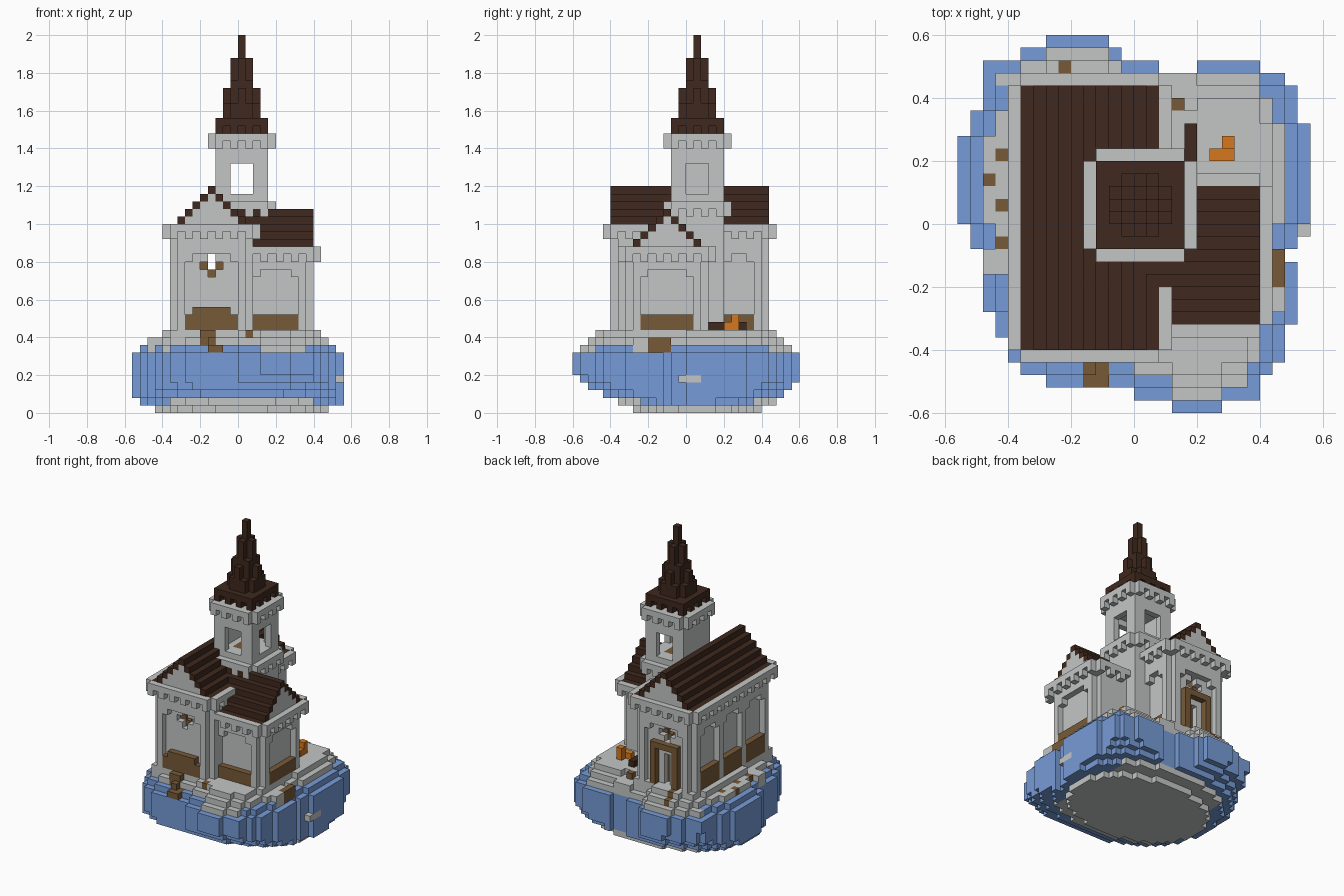
import bpy, bmesh, random

if "Cube" in bpy.data.objects:
    bpy.data.objects.remove(bpy.data.objects["Cube"])

UNIT = 0.04          # edge of one block
random.seed(4)
cells = {}           # block position -> part name

COLOURS = {
    "stone_grey": (0.55, 0.565, 0.56),
    "water_blue": (0.183, 0.33, 0.68),
    "wood_brown": (0.185, 0.102, 0.039),
    "roof_dark_brown": (0.05, 0.022, 0.013),
    "flame_orange": (0.67, 0.19, 0.013),
}
PART_COLOUR = {
    "island_rock": "stone_grey", "island_water": "water_blue", "island_soil": "wood_brown",
    "nave_wall": "stone_grey", "nave_parapet": "stone_grey", "nave_roof": "roof_dark_brown",
    "annex_wall": "stone_grey", "annex_parapet": "stone_grey", "annex_roof": "roof_dark_brown",
    "tower_wall": "stone_grey", "tower_parapet": "stone_grey", "tower_floor": "wood_brown",
    "spire": "roof_dark_brown", "wall_panelling": "wood_brown", "back_door": "wood_brown",
    "window_backing": "wood_brown", "fire_logs": "roof_dark_brown", "fire_flames": "flame_orange",
}


def put(part, x, y, z):
    """Place one block, or carve it when part is None."""
    if part is None:
        cells.pop((x, y, z), None)
    else:
        cells[x, y, z] = part


def box(part, xs, ys, zs):
    """Fill inclusive block ranges."""
    for x in range(xs[0], xs[1] + 1):
        for y in range(ys[0], ys[1] + 1):
            for z in range(zs[0], zs[1] + 1):
                put(part, x, y, z)


def parapet(part, xs, ys, top):
    """Overhanging ring with alternate teeth below and open corners."""
    for x in range(xs[0], xs[1] + 1):
        for y in range(ys[0], ys[1] + 1):
            if (x in xs) != (y in ys):
                put(part, x, y, top)
                if (x + y) % 2 == 0:
                    put(part, x, y, top - 1)


def bay(at, lo, hi, top, sill, arched=False):
    """Arched recess in a wall with wooden panelling at its foot."""
    for u in range(lo, hi + 1):
        end = u in (lo, hi)
        for z in range(11, top + 1 - end):
            wood = z < 11 + sill - (arched and end)
            put("wall_panelling" if wood else None, *at(u, z))


def erode(s):
    return {(x, y) for x, y in s
            if {(x + 1, y), (x - 1, y), (x, y + 1), (x, y - 1)} <= s}


# Island: outline rows from front to back, shrunk for the upper layers
rows = [(3, 7), (0, 10), (-7, 10), (-9, 11), (-10, 12), (-10, 12), (-11, 12), (-11, 13),
        (-12, 13), (-12, 13), (-12, 13), (-12, 13), (-12, 12), (-13, 13), (-13, 13)]
rows += [(-14, 14)] * 7
rows += [(-13, 14), (-13, 13), (-12, 13), (-12, 13), (-12, 12), (-12, 10), (-9, -1), (-7, -2)]
outline = {(x, j - 15) for j, (a, b) in enumerate(rows) for x in range(a, b)}
outline -= {(x, 12) for x in (2, 3, 4)}
shrunk = [outline]
for _ in range(3):
    shrunk.append(erode(shrunk[-1]))

# Underside layers are rounded: half width, front and back limits
under = [(11.6, -7, 9), (13.3, -9, 11), (14.6, -11, 12), (15, -13, 13), (15.5, -14, 14),
         (15.5, -15, 14)]
for z in range(11):
    for x, y in shrunk[max(0, z - 7)]:
        if z < len(under):
            half, lo, hi = under[z]
            u = abs(x) / half
            v = abs(y - (lo + hi) / 2) / ((hi - lo + 1) / 2)
            power = 2 + z * 0.2
            if u ** power + v ** power > 1:
                continue
        if z == 10 and x < -10:
            continue
        rock = z == 0 or z > 8 or (z == 1 and abs(x) < 10)
        if z == 8:
            rock = y > 10 or (y < -12 and x > 2) or random.random() < 0.07
        put("island_rock" if rock else "island_water", x, y, z)
box("island_rock", (12, 13), (-1, 1), (4, 4))
box("island_rock", (2, 4), (10, 11), (8, 9))
box("island_rock", (11, 11), (-7, -6), (8, 9))
box("island_rock", (-12, -11), (-4, -3), (8, 9))

# Soil patches on the shore
for x, y in ((-11, 5), (-11, 1), (-11, -2), (-12, 3), (-6, 12)):
    box("island_soil", (x, x), (y, y), (8, 9))
box("island_soil", (-4, -3), (-13, -12), (8, 8))
box("island_soil", (-4, -4), (-12, -12), (9, 9))
box("island_soil", (-5, -4), (-11, -11), (9, 10))
box("island_soil", (11, 11), (-5, -3), (8, 9))
for x, y in ((3, 9), (1, -11), (-6, 11)):
    put("island_soil", x, y, 10)

# Nave: walls, notched corners, bays, gabled roof
box("nave_wall", (-9, 1), (-10, 10), (9, 23))
for x in (-9, 1):
    for y in (-10, 10):
        box(None, (x, x), (y, y), (11, 22))
bay(lambda u, z: (u, -10, z), -7, -1, 20, 3, True)
bay(lambda u, z: (u, 10, z), -7, -1, 20, 0)
for start in (-8, -2, 4):
    bay(lambda u, z: (-9, u, z), start, start + 4, 20, 3)
bay(lambda u, z: (1, u, z), 5, 8, 20, 2)
parapet("nave_parapet", (-10, 2), (-11, 11), 24)
for x in range(-9, 2):
    top = 29 - abs(x + 4)
    box("nave_wall", (x, x), (-10, 10), (23, top - 1))
    box("nave_roof", (x, x), (-10, 10), (top, top))

# Back door: frame around a set-back leaf
box("back_door", (-6, -2), (10, 10), (11, 17))
box(None, (-5, -3), (10, 10), (11, 16))
box(None, (-4, -4), (9, 9), (11, 15))
box("back_door", (-4, -4), (8, 8), (11, 15))

# Cross windows at both ends with a shaft through the nave
for y, inner in ((-9, -8), (9, 8)):
    box("window_backing", (-5, -3), (inner, inner), (18, 20))
    box(None, (-5, -3), (y, y), (19, 19))
    box(None, (-4, -4), (y, y), (18, 20))
box(None, (-4, -4), (-10, 10), (19, 20))

# Annex: side wing with its gable to the left
box("annex_wall", (2, 9), (-8, 2), (9, 20))
for y in (-8, 2):
    box(None, (9, 9), (y, y), (11, 19))
bay(lambda u, z: (u, -8, z), 2, 7, 18, 2)
bay(lambda u, z: (9, u, z), -6, 0, 18, 2)
for y in range(-8, 3):
    top = 26 - abs(y + 3)
    box("annex_wall", (2, 9), (y, y), (20, top - 1))
    for x in range(0, 10):
        if x > 1 or top > 29 - abs(x + 4):
            put("annex_roof", x, y, top)
for x in range(2, 11):
    for y in range(-9, 4):
        if (x == 10) != (y in (-9, 3)):
            for z in (20, 21):
                if z == 21 or (x + y) % 2 == 0:
                    put("annex_parapet", x, y, z)

# Tower: shaft, two parapets, belfry open on three sides
box("tower_wall", (-3, 3), (-2, 4), (9, 36))
for top in (27, 36):
    parapet("tower_parapet", (-4, 4), (-3, 5), top)
box("tower_floor", (-1, 1), (0, 2), (28, 28))
box(None, (-2, 2), (-1, 3), (29, 33))
box(None, (-1, 1), (-2, 4), (29, 32))
box(None, (3, 3), (0, 2), (29, 32))

# Spire: columns rising towards the centre over a toothed eave
for dx in range(-3, 4):
    for dy in range(-3, 4):
        ring, low = max(abs(dx), abs(dy)), min(abs(dx), abs(dy))
        top = (49, 46 - 3 * low, 42 - 2 * low, 38)[ring]
        base = 38 if ring == 3 and low % 2 == 0 else 37
        box("spire", (dx, dx), (1 + dy, 1 + dy), (base, top))

# Camp fire behind the annex
box("fire_logs", (4, 4), (3, 7), (11, 11))
box("fire_flames", (6, 7), (5, 5), (11, 11))
box("fire_flames", (7, 7), (6, 6), (11, 12))

# Materials
materials = {}
for name, rgb in COLOURS.items():
    m = bpy.data.materials.new(name)
    m.use_nodes = True
    m.diffuse_color = (*rgb, 1)
    shader = next(n for n in m.node_tree.nodes if n.type == "BSDF_PRINCIPLED")
    shader.inputs["Base Color"].default_value = (*rgb, 1)
    shader.inputs["Roughness"].default_value = 0.9
    materials[name] = m

# Skin each part with only its exposed block faces
for part, colour in PART_COLOUR.items():
    bm = bmesh.new()
    corners = {}
    for c in [p for p, owner in cells.items() if owner == part]:
        for axis in range(3):
            for side in (0, 1):
                n = list(c)
                n[axis] += 2 * side - 1
                if tuple(n) in cells:
                    continue
                loop = []
                for a, b in ((0, 0), (1, 0), (1, 1), (0, 1)):
                    p = list(c)
                    p[axis] += side
                    p[(axis + 1) % 3] += a
                    p[(axis + 2) % 3] += b
                    p = tuple(p)
                    if p not in corners:
                        corners[p] = bm.verts.new([v * UNIT for v in p])
                    loop.append(corners[p])
                bm.faces.new(loop if side else loop[::-1])
    mesh = bpy.data.meshes.new(part)
    bm.to_mesh(mesh)
    bm.free()
    mesh.materials.append(materials[colour])
    bpy.context.collection.objects.link(bpy.data.objects.new(part, mesh))
